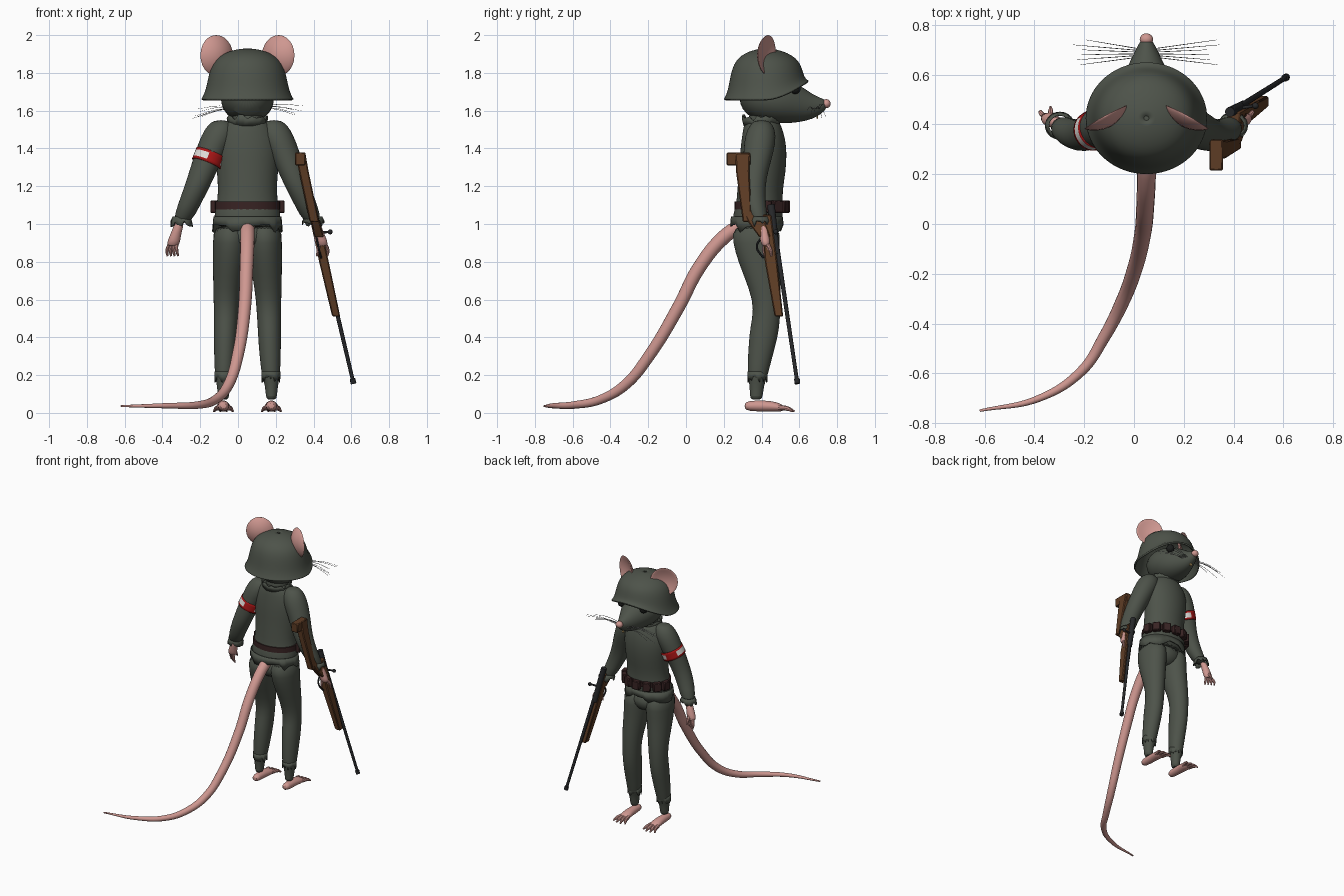
import bpy, bmesh, math, random
from mathutils import Vector

random.seed(4)
if "Cube" in bpy.data.objects:
    bpy.data.objects.remove(bpy.data.objects["Cube"], do_unlink=True)

MID = 0.05          # the body's own centre line
SIDES = ((-1, "right"), (1, "left"))


def material(name, *rgb):
    m = bpy.data.materials.new(name)
    m.use_nodes = True
    colour = (*rgb, 1)
    m.diffuse_color = colour
    shader = m.node_tree.nodes["Principled BSDF"]
    shader.inputs["Base Color"].default_value = colour
    shader.inputs["Roughness"].default_value = 0.8
    return m


GREEN = material("field green", .075, .086, .068)
PINK = material("skin pink", .62, .31, .28)
WOOD = material("brown wood", .11, .045, .018)
LEATHER = material("dark leather", .04, .017, .017)
METAL = material("gun metal", .02, .021, .023)
RED = material("band red", .4, .008, .008)
WHITE = material("band white", .75, .73, .7)
BLACK = material("eye black", .012, .013, .012)
GREY = material("whisker grey", .3, .3, .3)
TOOTH = material("tooth yellow", .6, .4, .15)


def finish(name, bm, mat, smooth=False):
    bmesh.ops.recalc_face_normals(bm, faces=bm.faces)
    mesh = bpy.data.meshes.new(name)
    bm.to_mesh(mesh)
    bm.free()
    ob = bpy.data.objects.new(name, mesh)
    bpy.context.scene.collection.objects.link(ob)
    mesh.materials.append(mat)
    if smooth:
        ob.modifiers.new("Smooth", "SUBSURF").levels = 1
        ob.modifiers["Smooth"].render_levels = 1
    return ob


def loft(name, rings, mat, axis="z", n=24, smooth=True, caps=True, turn=0.0):
    """Skin elliptical rings given as (x, y, z, half width, half depth)."""
    bm = bmesh.new()
    loops = []
    for x, y, z, a, b in rings:
        loop = []
        for i in range(n):
            t = math.tau * i / n + turn
            u, v = a * math.cos(t), b * math.sin(t)
            off = (u, v, 0) if axis == "z" else (u, 0, v)
            loop.append(bm.verts.new(Vector((x, y, z)) + Vector(off)))
        loops.append(loop)
    for p, q in zip(loops, loops[1:]):
        for i in range(n):
            j = (i + 1) % n
            bm.faces.new((p[i], p[j], q[j], q[i]))
    if caps:
        bm.faces.new(loops[0])
        bm.faces.new(loops[-1])
    return finish(name, bm, mat, smooth)


def torn_edge(name, x, y, z, a, b, height, mat=GREEN, flare=1.1, n=28):
    """Ragged cloth edge: a short open sleeve with an uneven far rim."""
    ob = loft(name, [(x, y, z, a, b), (x, y, z + height, a * flare, b * flare)],
              mat, n=n, smooth=False, caps=False)
    for v in ob.data.vertices[n:]:
        v.co.z -= height * random.uniform(0, .6)
    ob.modifiers.new("Cloth", "SOLIDIFY").thickness = .006
    return ob


def tube(name, points, radii, mat, res=4):
    cu = bpy.data.curves.new(name, "CURVE")
    cu.dimensions = "3D"
    cu.bevel_depth = 1
    cu.bevel_resolution = res
    cu.resolution_u = 8
    cu.use_fill_caps = True
    sp = cu.splines.new("BEZIER")
    sp.bezier_points.add(len(points) - 1)
    for bp, co, r in zip(sp.bezier_points, points, radii):
        bp.co, bp.radius = co, r
        bp.handle_left_type = bp.handle_right_type = "AUTO"
    ob = bpy.data.objects.new(name, cu)
    bpy.context.scene.collection.objects.link(ob)
    cu.materials.append(mat)
    return ob


def ball(name, loc, size, mat):
    bm = bmesh.new()
    bmesh.ops.create_uvsphere(bm, u_segments=20, v_segments=12, radius=1)
    bmesh.ops.scale(bm, vec=size, verts=bm.verts)
    ob = finish(name, bm, mat)
    ob.location = loc
    return ob


def box(name, loc, size, mat, turn=0.0):
    bm = bmesh.new()
    bmesh.ops.create_cube(bm, size=1)
    bmesh.ops.scale(bm, vec=size, verts=bm.verts)
    ob = finish(name, bm, mat)
    ob.location, ob.rotation_euler.z = loc, turn
    ob.modifiers.new("Edge", "BEVEL").width = .005
    return ob


# Torso, hips, neck and collar
torso = [(.97, .375, .18, .135), (1.05, .38, .177, .133), (1.1, .39, .165, .125),
         (1.17, .39, .155, .12), (1.28, .405, .163, .125), (1.38, .41, .172, .125),
         (1.46, .41, .165, .115), (1.52, .405, .13, .1), (1.56, .4, .09, .085)]
loft("jacket", [(MID, y, z, a, b) for z, y, a, b in torso], GREEN)
loft("hips", [(MID, .375, .85, .06, .07), (MID, .375, .9, .13, .12),
              (MID, .375, 1, .175, .13)], GREEN)
loft("neck", [(MID, .4, 1.48, .09, .085), (MID, .42, 1.64, .085, .085)], GREEN)
torn_edge("jacket_hem", MID, .375, 1.04, .18, .137, -.09, flare=1.04)
torn_edge("collar", MID, .4, 1.52, .1, .095, .06)

# Belt with pouches around the front
loft("belt", [(MID, .39, z, .172, .132) for z in (1.078, 1.118)], LEATHER,
     smooth=False, n=32)
for k in range(7):
    t = math.radians(12 + 26 * k)
    spot = (MID + .178 * math.cos(t), .395 + .138 * math.sin(t), 1.092)
    box("buckle" if k == 3 else "belt_pouch", spot, (.058, .036, .066), LEATHER,
        t - math.pi / 2)

# Head, face and whiskers, facing the far side
skull = [(.28, 1.69, .05, .05), (.32, 1.68, .115, .11), (.42, 1.67, .15, .135),
         (.52, 1.655, .135, .125), (.6, 1.638, .092, .1), (.67, 1.62, .058, .066),
         (.72, 1.625, .034, .04), (.745, 1.632, .018, .02)]
loft("head", [(MID, y, z, a, b) for y, z, a, b in skull], GREEN, axis="y")
ball("nose", (MID, .742, 1.637), (.027, .024, .024), PINK)
box("front_teeth", (MID, .695, 1.573), (.022, .008, .035), TOOTH)
for s, side in SIDES:
    ball(side + "_eye", (MID + s * .093, .577, 1.718), (.028, .03, .03), BLACK)
    for k in range(6):
        end = (MID + s * random.uniform(.24, .3), .64 + .02 * k,
               random.uniform(1.55, 1.63))
        start = (MID + s * .035, .67 + .007 * k, 1.61)
        bend = (Vector(start) + Vector(end)) / 2 + Vector((0, 0, .015))
        tube(side + "_whisker", [start, bend, end], [.0016, .0014, .0008], GREY, 1)

# Helmet: flared bowl whose rim lifts towards the face
bowl = [(1.66, .245), (1.675, .236), (1.71, .221), (1.76, .211), (1.82, .198),
        (1.87, .173), (1.905, .125), (1.925, .06), (1.929, .01)]
helmet = loft("helmet", [(MID, .425, z, r, r * .92) for z, r in bowl], GREEN,
              n=40, caps=False)
for v in helmet.data.vertices:
    lift = max(0, (v.co.y - .43) / .22) ** 1.6 * .1
    v.co.z += lift * max(0, (1.9 - v.co.z) / .24)
shell = helmet.modifiers.new("Shell", "SOLIDIFY")
shell.thickness = .012
ball("helmet_crown", (MID, .425, 1.922), (.03, .03, .007), GREEN)

# Cupped ears set through the helmet
for s, side in SIDES:
    ear = ball(side + "_ear", (MID + s * .155, .415, 1.893), (.098, .014, .107), PINK)
    for v in ear.data.vertices:
        v.co.y += 3 * (v.co.x ** 2 + v.co.z ** 2) - .012
    ear.rotation_euler.z = -s * .5

# Arms, hands, legs and feet
arm = [(1.55, .14, .4, .03, .03), (1.53, .14, .4, .068, .06),
       (1.47, .155, .395, .09, .085), (1.38, .195, .385, .082, .08),
       (1.28, .235, .365, .073, .07), (1.2, .265, .355, .068, .065),
       (1.1, .31, .365, .06, .056), (1, .35, .395, .05, .046)]
hand = [(1.02, .355, .405, .026, .026), (.95, .378, .415, .027, .027),
        (.91, .39, .42, .035, .028), (.88, .395, .425, .03, .022)]
leg = [(1, .09, .37, .092, .13), (.9, .092, .372, .091, .125),
       (.8, .098, .385, .086, .11), (.65, .11, .42, .071, .083),
       (.55, .113, .43, .065, .07), (.45, .116, .417, .062, .078),
       (.37, .118, .405, .06, .073), (.25, .122, .385, .053, .06),
       (.18, .125, .378, .046, .05), (.15, .127, .375, .034, .038),
       (.08, .127, .372, .03, .034), (.07, .127, .372, .02, .024)]
foot = [(.31, .036, .014, .012), (.325, .037, .03, .028), (.42, .037, .031, .03),
        (.48, .032, .04, .026), (.52, .024, .034, .016)]
for s, side in SIDES:
    for part, rings, mat in (("arm", arm, GREEN), ("hand", hand, PINK),
                             ("leg", leg, GREEN)):
        loft(side + "_" + part, [(MID + s * d, y, z, a, b) for z, d, y, a, b in rings],
             mat)
    loft(side + "_foot", [(MID + s * .127, y, z, a, b) for y, z, a, b in foot],
         PINK, axis="y")
    torn_edge(side + "_sleeve_cuff", MID + s * .348, .395, 1.04, .048, .045, -.055,
              flare=1.25)
    torn_edge(side + "_trouser_cuff", MID + s * .124, .378, .22, .05, .053, -.06,
              flare=1)
    for k in range(4):
        f = k - 1.5
        x = MID + s * .127
        tube(side + "_toe", [(x + f * .018, .49, .028), (x + f * .026, .54, .022),
                             (x + f * .034, .58 - abs(f) * .012, .008)],
             [.014, .012, .005], PINK, 2)
        x = MID + s * .395
        tube(side + "_finger", [(x + s * f * .012, .425 + f * .006, .89),
                                (x + s * (f * .017 + .005), .43 + f * .012, .86),
                                (x + s * f * .019, .435 + f * .012, .83)],
             [.011, .009, .005], PINK, 2)
    x = MID + s * .385
    tube(side + "_thumb", [(x, .43, .92), (x, .455, .89), (x, .47, .86)],
         [.012, .01, .005], PINK, 2)

# Plain armband: red with a white panel on the front, outer and rear faces
band = loft("armband", [(0, 0, z, .081, .083) for z in (-.032, -.018, 0, .018, .032)],
            RED, n=24, smooth=False, caps=False)
band.location = (MID - .205, .38, 1.345)
band.rotation_mode = "QUATERNION"
band.rotation_quaternion = Vector((.04, .02, .1)).to_track_quat("Z", "Y")
band.data.materials.append(WHITE)
for f in band.data.polygons:
    c = f.center
    if abs(c.z) < .02 and abs(c.y) > .035 and abs(c.x) < .07:
        f.material_index = 1
band.modifiers.new("Cloth", "SOLIDIFY").thickness = .006

# Long tapering tail
tail = [(.05, .3, 1.0), (.05, .2, .93), (.045, .07, .77), (.035, -.04, .56),
        (0, -.19, .31), (-.05, -.32, .15), (-.12, -.455, .07),
        (-.21, -.59, .042), (-.38, -.7, .038), (-.62, -.75, .036)]
tube("tail", tail, [.038, .038, .036, .034, .031, .028, .024, .02, .014, .005], PINK, 6)


# Rifle held muzzle down by the left hand
def timber(name, rings):
    ob = loft(name, rings, WOOD, n=4, smooth=False, turn=math.pi / 4)
    ob.modifiers.new("Edge", "BEVEL").width = .006
    return ob


timber("rifle_stock", [(.33, .3, 1.375, .038, .055), (.348, .3, 1.28, .036, .05),
                       (.405, .325, 1.01, .036, .034)])
box("rifle_butt", (.33, .278, 1.345), (.055, .125, .068), WOOD)
timber("rifle_grip", [(.385, .325, 1.09, .034, .05), (.41, .375, 1.01, .034, .065),
                      (.43, .42, .93, .034, .045)])
timber("rifle_fore_end", [(.4, .425, 1.05, .034, .036), (.455, .45, .8, .036, .046),
                          (.52, .492, .51, .03, .032)])
muzzle = (.612, .59, .155)
tube("rifle_barrel", [(.43, .475, .93), muzzle], [.012, .01], METAL)
tube("rifle_receiver", [(.385, .45, 1.1), (.445, .478, .84)], [.02, .02], METAL)
tube("muzzle_ring", [(.606, .587, .18), muzzle], [.015, .015], METAL)
tube("bolt_handle", [(.42, .465, .955), (.485, .475, .958)], [.007, .006], METAL)
ball("bolt_knob", (.488, .475, .958), (.013, .013, .013), METAL)
tube("trigger_guard", [(.415, .4, .93), (.425, .375, .88), (.44, .41, .82)],
     [.006, .006, .006], METAL, 2)

# Turn curves into meshes and smooth the shading
bpy.ops.object.select_all(action="DESELECT")
parts = [o for o in bpy.context.scene.objects if o.type in {"CURVE", "MESH"}]
for ob in parts:
    if ob.type == "CURVE":
        ob.select_set(True)
        bpy.context.view_layer.objects.active = ob
bpy.ops.object.convert(target="MESH")
for ob in parts:
    ob.select_set(True)
bpy.ops.object.shade_smooth_by_angle(angle=math.radians(40))
